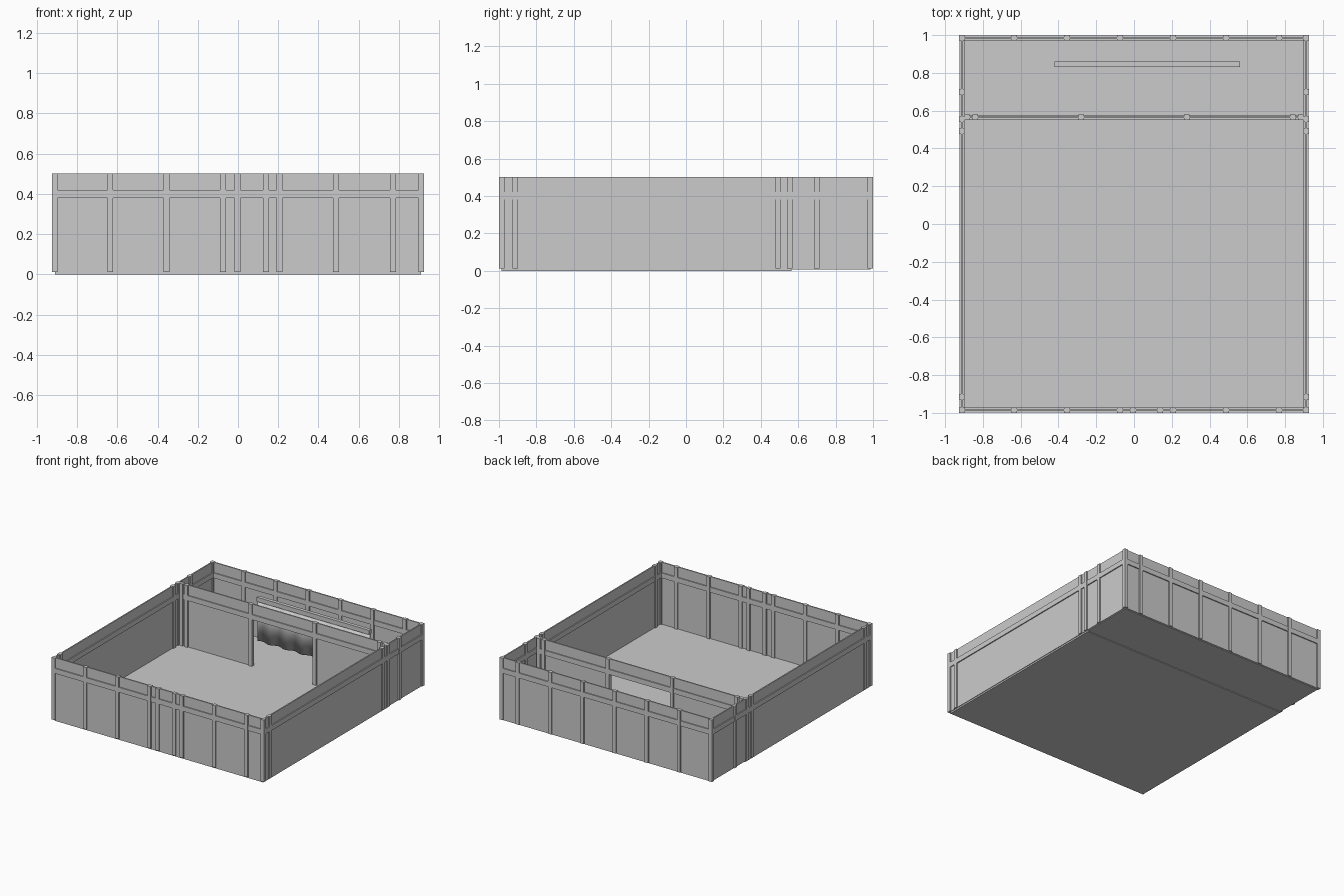
import bpy, math

if "Cube" in bpy.data.objects:
    bpy.data.objects.remove(bpy.data.objects["Cube"])

grey = bpy.data.materials.new("plain_grey")
grey.diffuse_color = (0.6, 0.6, 0.6, 1)
grey.use_nodes = True
grey.node_tree.nodes["Principled BSDF"].inputs["Base Color"].default_value = (0.6, 0.6, 0.6, 1)

TOP, BASE = 0.5, 0.012
RAIL_LOW, RAIL_HIGH = 0.38, 0.42
POST, RAIL, PANEL = 0.0145, 0.013, 0.005    # half thicknesses
X, Y, MID = 0.911, 0.9855, 0.565            # wall centre lines


def mesh_object(name, verts, faces):
    mesh = bpy.data.meshes.new(name)
    mesh.from_pydata(verts, [], faces)
    mesh.materials.append(grey)
    obj = bpy.data.objects.new(name, mesh)
    bpy.context.collection.objects.link(obj)
    return obj


def box(name, xs, ys, zs):
    verts = [(x, y, z) for x in xs for y in ys for z in zs]
    faces = [(0, 1, 3, 2), (4, 6, 7, 5), (0, 4, 5, 1),
             (2, 3, 7, 6), (0, 2, 6, 4), (1, 5, 7, 3)]
    return mesh_object(name, verts, faces)


def strip(name, along_x, span, line, half, zs):
    across = (line - half, line + half)
    return box(name, span, across, zs) if along_x else box(name, across, span, zs)


def wall(name, along_x, line, posts, opening=None):
    """Posts joined by recessed panels and a flush rail near the top."""
    for p in posts:
        strip(name + "_post", along_x, (p - POST, p + POST), line, POST, (BASE, TOP))
    for a, b in zip(posts, posts[1:]):
        span = (a + POST, b - POST)
        low = RAIL_HIGH if (a, b) == opening else BASE
        strip(name + "_panel", along_x, span, line, PANEL, (low, TOP))
        strip(name + "_rail", along_x, span, line, RAIL, (RAIL_LOW, RAIL_HIGH))


# Outer walls
bays = [-0.635, -0.355, -0.075, 0.207, 0.488, 0.77]
door_posts = [-0.003, 0.14]
wall("front_wall", True, -Y, sorted([-X, X] + bays + door_posts))
wall("back_wall", True, Y, [-X] + bays + [X])
for side, x in (("left", X), ("right", -X)):
    wall(side + "_wall", False, x, [-Y, -0.914, 0.492, MID - 0.01, 0.7, Y])

# Partition with a central doorway
wall("partition", True, MID, [-X + 2 * POST, -0.84, -0.28, 0.28, 0.84, X - 2 * POST],
     opening=(-0.28, 0.28))

# Floors
box("main_floor", (-X, X), (-Y, MID), (0, BASE))
box("back_floor", (-X, X), (MID, Y), (0.006, BASE))

# Curtain rail and hanging curtain with soft folds
LEFT, RIGHT, DEPTH = -0.42, 0.56, 0.846
box("curtain_rail", (LEFT, RIGHT), (DEPTH - 0.014, DEPTH + 0.014), (0.375, 0.41))
steps = 84
verts, faces = [], []
for i in range(steps + 1):
    x = LEFT + (RIGHT - LEFT) * i / steps
    y = DEPTH + 0.011 * math.sin(2 * math.pi * 7 * i / steps)
    verts += [(x, y, 0.06), (x, y, 0.39)]
    if i:
        k = 2 * i
        faces.append((k - 2, k, k + 1, k - 1))
curtain = mesh_object("curtain", verts, faces)
curtain.data.polygons.foreach_set("use_smooth", [True] * len(faces))
solid = curtain.modifiers.new("thickness", "SOLIDIFY")
solid.thickness, solid.offset = 0.003, 0
